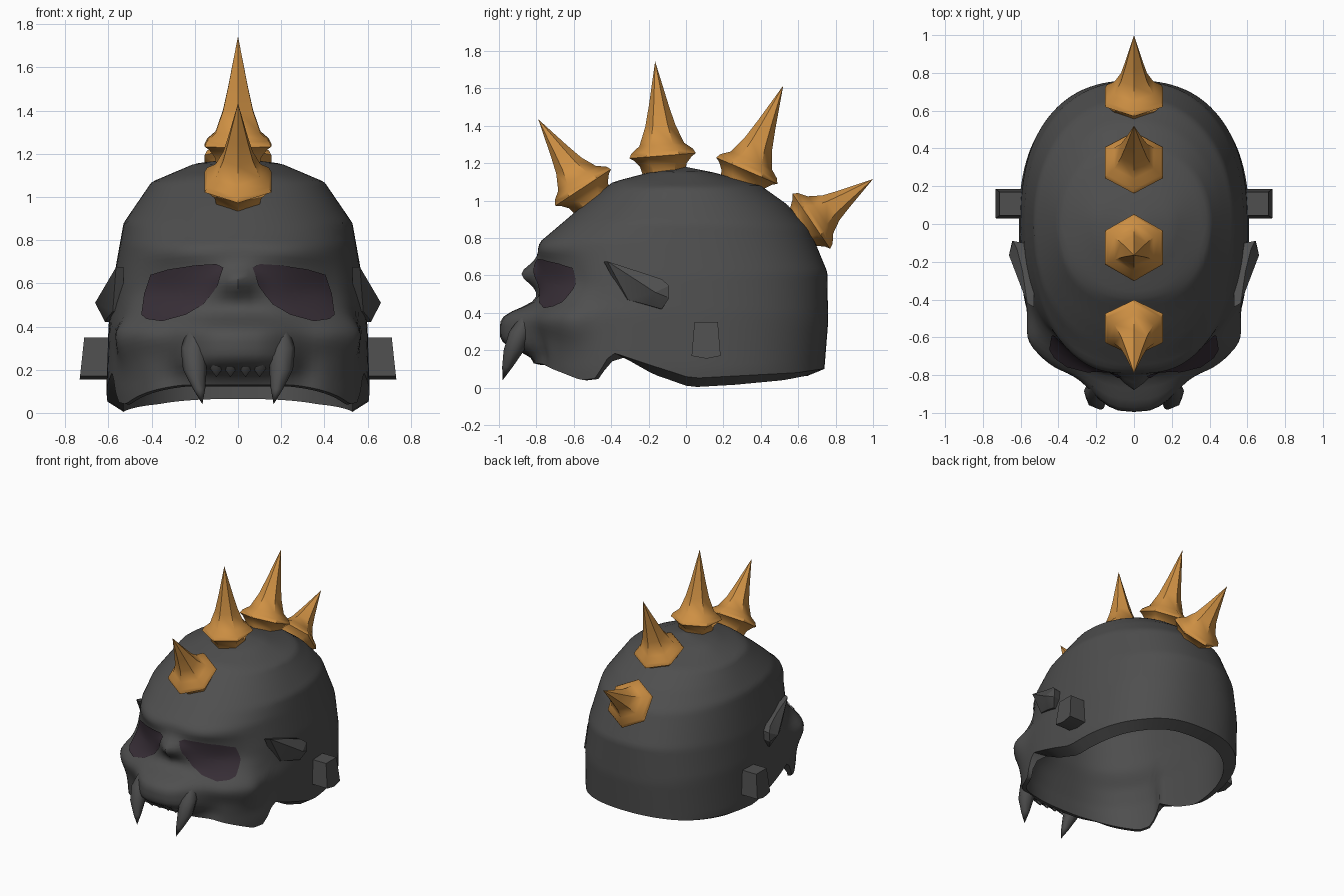
import bpy, math
from math import sin, cos, pi, exp
from mathutils import Vector, Matrix
from mathutils.bvhtree import BVHTree

if "Cube" in bpy.data.objects:
    bpy.data.objects.remove(bpy.data.objects["Cube"], do_unlink=True)


def material(name, rgb):
    m = bpy.data.materials.new(name)
    m.use_nodes = True
    col = (*rgb, 1)
    m.diffuse_color = col
    bsdf = m.node_tree.nodes["Principled BSDF"]
    bsdf.inputs["Base Color"].default_value = col
    bsdf.inputs["Roughness"].default_value = 0.8
    return m


grey = material("charcoal grey", (0.077, 0.077, 0.077))
orange = material("burnt orange", (0.62, 0.28, 0.057))
purple = material("dark purple", (0.038, 0.027, 0.037))


def add_object(name, verts, faces, mat, smooth=35):
    me = bpy.data.meshes.new(name)
    me.from_pydata([tuple(v) for v in verts], [], faces)
    me.materials.append(mat)
    ob = bpy.data.objects.new(name, me)
    bpy.context.collection.objects.link(ob)
    bpy.ops.object.select_all(action='DESELECT')
    ob.select_set(True)
    bpy.context.view_layer.objects.active = ob
    # consistent outward normals
    bpy.ops.object.mode_set(mode='EDIT')
    bpy.ops.mesh.select_all(action='SELECT')
    bpy.ops.mesh.normals_make_consistent(inside=False)
    bpy.ops.object.mode_set(mode='OBJECT')
    bpy.ops.object.shade_smooth_by_angle(angle=math.radians(smooth))
    return ob


def loft(rings, cap_start=True, cap_end=False, tip=None):
    """Join equal closed rings with quads, optionally capped or ended in a tip."""
    n = len(rings[0])
    verts = [v for r in rings for v in r]
    faces = []
    for i in range(len(rings) - 1):
        for j in range(n):
            k = (j + 1) % n
            faces.append((i * n + j, i * n + k, (i + 1) * n + k, (i + 1) * n + j))
    last = (len(rings) - 1) * n
    if cap_start:
        faces.append(tuple(range(n))[::-1])
    if cap_end:
        faces.append(tuple(range(last, last + n)))
    if tip is not None:
        verts.append(tip)
        faces += [(last + j, last + (j + 1) % n, len(verts) - 1) for j in range(n)]
    return verts, faces


def lerp(table, x):
    if x <= table[0][0]:
        return table[0][1]
    for (a, p), (b, q) in zip(table, table[1:]):
        if x <= b:
            return p + (q - p) * (x - a) / (b - a)
    return table[-1][1]


# Skull shell: half width, front and back extent by height, rim height by depth
TOP = 1.18
WIDTH = [(0, .6), (.1, .61), (.4, .6), (.6, .58), (.88, .53), (1.07, .4), (1.155, .2), (TOP, 0)]
FRONT = [(0, .8), (.2, .82), (.4, .82), (.55, .81), (.78, .78), (.95, .58), (1.1, .39), (1.15, .2), (TOP, 0)]
BACK = [(.1, .74), (.35, .76), (.62, .755), (.85, .66), (.98, .54), (1.08, .4), (1.15, .15), (TOP, 0)]
FRONT_POWER = [(.38, 2.9), (.46, 2.55), (.55, 2.4), (1, 2.2)]
BACK_POWER = [(.4, 2.4), (1, 2.1)]
RIM = [(-.8, .13), (-.58, .04), (-.5, .05), (-.41, .19), (-.2, .12), (.03, .05), (.6, .08), (.74, .1)]

# Lining: inset and hang below the outer rim by depth, thin behind the face
INSET = [(-.43, .04), (-.39, .13), (.75, .12)]
DROP = [(-.45, 0), (-.2, .045), (.3, .045), (.75, .03)]

# Face relief: depth, x, z, x spread, z spread, x power, z power
RELIEF = [
    (-.175, 0, .31, .25, .12, 3, 4),   # muzzle
    (-.08, 0, .61, .07, .06, 2, 2),    # nose bridge
    (.02, .05, .5, .08, .05, 2, 2),    # nose cavity
    (.05, .33, .56, .2, .12, 2, 2),    # eye socket
    (-.02, .25, .74, .2, .04, 2, 2),   # brow
    (-.03, .42, .36, .12, .07, 2, 2),  # cheekbone
    (.03, .31, .2, .06, .1, 2, 2),     # cheek hollow
]


def outline(a, w, f, b, front_power, back_power):
    """Rounded horizontal outline, with angle 0 at the front."""
    s, c = sin(a), cos(a)
    p = 2 / (front_power if c > 0 else back_power)
    x = w * math.copysign(abs(s) ** p, s)
    y = -f * c ** p if c > 0 else b * abs(c) ** p
    return x, y


def base_point(a, t):
    rim = lerp(RIM, outline(a, .6, .82, .75, 3, 2.4)[1])
    z = rim + (TOP - rim) * t
    x, y = outline(a, lerp(WIDTH, z), lerp(FRONT, z), lerp(BACK, z),
                   lerp(FRONT_POWER, z), lerp(BACK_POWER, z))
    return Vector((x, y, z))


def shell_point(a, t):
    x, y, z = base_point(a, t)
    x *= 1 + .13 * exp(-((y + .64) / .12) ** 2 - ((z - .36) / .12) ** 2)
    weight = min(1, max(0, (-y - .4) / .2))
    for d, cx, cz, sx, sz, px, pz in RELIEF:
        y += weight * d * exp(-abs((abs(x) - cx) / sx) ** px - abs((z - cz) / sz) ** pz)
    return Vector((x, y, z))


def lining_point(a, t):
    p = base_point(a, t)
    inset = lerp(INSET, p.y)
    if p.y < -.39:
        # thicker behind the brow and sockets, thin along the jaw
        inset += min(1, max(0, (p.z - .25) / .25)) * (.13 - inset)
    return Vector((p.x * (1 - inset), p.y * (1 - inset), p.z * .94 - lerp(DROP, p.y) * (1 - t)))


ROWS, SEGS = 54, 112
heights = [1 - (1 - i / ROWS) ** 1.5 for i in range(ROWS)]
angles = [2 * pi * j / SEGS for j in range(SEGS)]
outer = [[shell_point(a, t) for a in angles] for t in heights]
lining = [[lining_point(a, t) for a in angles] for t in heights]
sv, sf = loft(lining[::-1] + outer, tip=Vector((0, 0, TOP)))
add_object("skull_shell", sv, sf, grey, 45)
surface = BVHTree.FromPolygons(sv, sf)

# Eyes: thin patches laid over the sockets
EYE = [(.065, .67), (.1, .69), (.2, .685), (.32, .665), (.4, .64), (.43, .55),
       (.445, .45), (.42, .43), (.35, .42), (.24, .45), (.16, .5), (.09, .59)]
edge = []
for p, q in zip(EYE, EYE[1:] + EYE[:1]):
    edge += [Vector(p).lerp(Vector(q), k / 4) for k in range(4)]
mid = Vector((.27, .56))


def on_face(p, side):
    hit, normal, _, _ = surface.ray_cast(Vector((side * p.x, -2, p.y)), Vector((0, 1, 0)))
    if normal.y > 0:
        normal = -normal
    return hit + normal * .007


for side, label in ((1, "left"), (-1, "right")):
    eye_rings = [[on_face(mid.lerp(p, k / 8), side) for p in edge] for k in range(8, 0, -1)]
    v, f = loft(eye_rings, cap_start=False, tip=on_face(mid, side))
    eye = add_object(label + "_eye", v, f, purple, 60)
    if eye.data.polygons[0].normal.y > 0:
        eye.data.flip_normals()

# Crest spikes: collar centre and tip in the middle plane
SPIKE = [(-.11, .11), (-.05, .125), (-.015, .155), (0, .178), (.025, .165), (.06, .12), (.16, .08), (.27, .052)]
CREST = [((-.55, 1.07), (-.79, 1.435)), ((-.125, 1.24), (-.165, 1.745)),
         ((.325, 1.16), (.52, 1.615)), ((.67, .89), (1.0, 1.115))]
for n, (base, tip) in enumerate(CREST):
    dy, dz = tip[0] - base[0], tip[1] - base[1]
    length = math.hypot(dy, dz)
    place = Matrix.Translation((0, *base)) @ Matrix.Rotation(math.atan2(-dy, dz), 4, 'X')
    rings = []
    for h, r in SPIKE:
        if h > .1:
            h *= length / .5
        rings.append([place @ Vector((r * sin(k * pi / 3), r * cos(k * pi / 3), h)) for k in range(6)])
    v, f = loft(rings, tip=Vector((0, *tip)))
    add_object("crest_spike_%d" % (n + 1), v, f, orange, 50)


def tooth(name, path, tip, sides=8):
    rings = [[Vector((x + r * cos(2 * pi * k / sides), y + r * sin(2 * pi * k / sides), z))
              for k in range(sides)] for x, y, z, r in path]
    v, f = loft(rings, tip=Vector(tip))
    add_object(name, v, f, grey, 50)


BOLT = [(.045, .35), (.17, .35), (.185, .17), (.11, .155), (.03, .17)]
EAR = [(.565, -.42, .675), (.59, -.25, .62), (.62, -.13, .58), (.64, -.09, .545),
       (.645, -.09, .48), (.615, -.13, .42), (.605, -.2, .44), (.58, -.31, .47)]
for side, label in ((1, "left"), (-1, "right")):
    # Tusks and front teeth
    tooth(label + "_tusk", [(side * .2, -.84, .4, .03), (side * .205, -.885, .3, .06),
                            (side * .2, -.92, .2, .055), (side * .18, -.955, .11, .028)],
          (side * .165, -.98, .04))
    for n, x in enumerate((.035, .1)):
        tooth("%s_tooth_%d" % (label, n + 1), [(side * x, -.92, .28, .035), (side * x, -.9, .21, .033)],
              (side * x, -.89, .165), 6)

    # Neck bolt: five-sided prism with a slanted end
    v, f = loft([[Vector((side * (x - slant * (z - .16)), y, z)) for y, z in BOLT]
                 for x, slant in ((.54, 0), (.733, .11))], cap_end=True)
    add_object(label + "_bolt", v, f, grey, 30)

    # Ear flap lifting off the shell towards the back, peaked in the middle
    rim = [Vector((side * x, y, z)) for x, y, z in EAR]
    root = [Vector((side * .53, p.y - .02, p.z)) for p in rim]
    v, f = loft([root, rim], tip=Vector((side * .662, -.165, .51)))
    add_object(label + "_ear", v, f, grey, 25)
